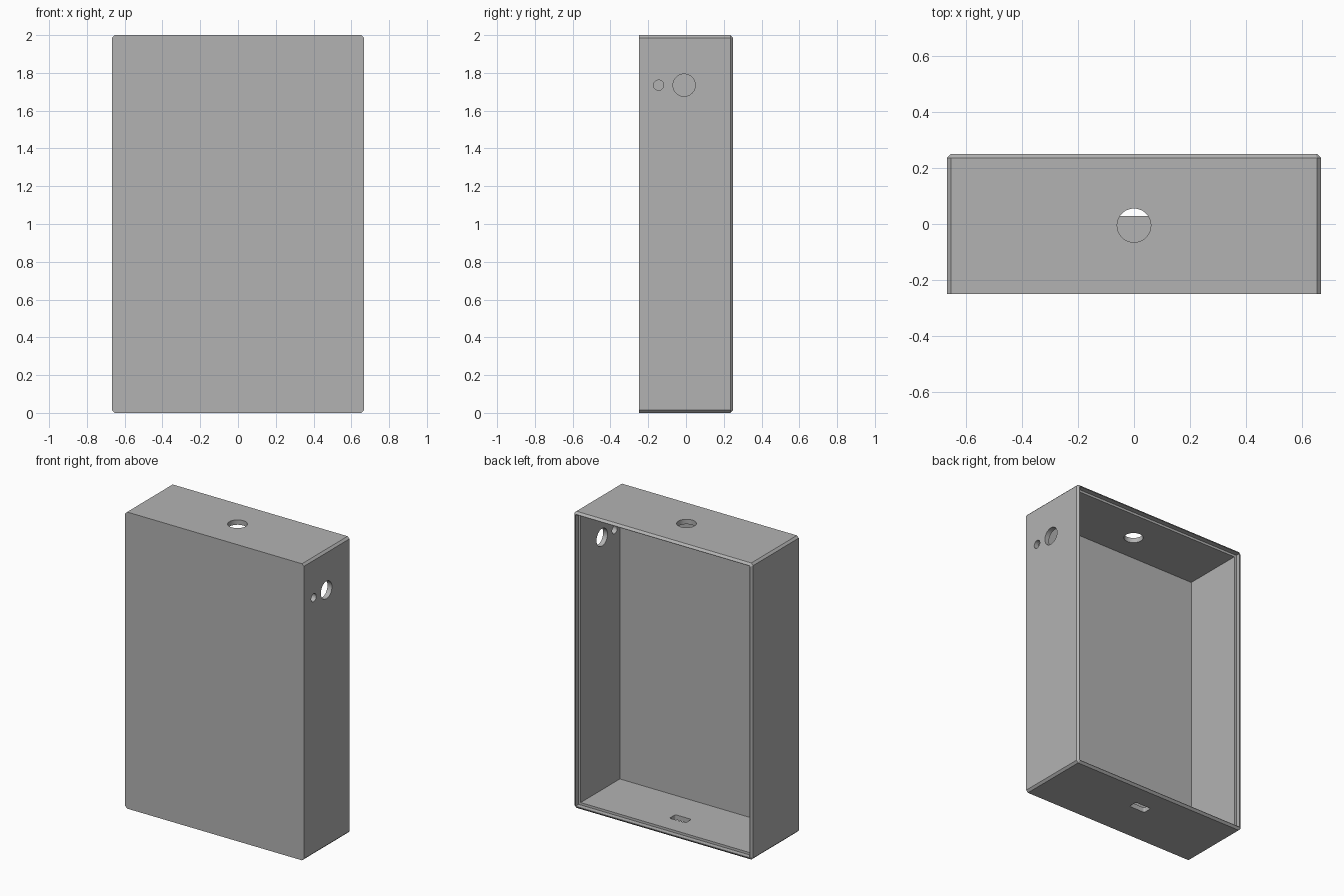
import bpy, bmesh, math
from mathutils import Matrix, Vector

if "Cube" in bpy.data.objects:
    bpy.data.objects.remove(bpy.data.objects["Cube"], do_unlink=True)

W, D, H = 1.333, 0.5, 2.0      # outer size
WALL, FRONT = 0.033, 0.05      # side wall and front panel thickness
LIP, LIP_DEPTH = 0.017, 0.033  # recess that receives the back cover
CHAMFER = 0.014

grey = bpy.data.materials.new("matte_grey")
grey.use_nodes = True
colour = (0.45, 0.45, 0.45, 1)
grey.diffuse_color = colour
grey.node_tree.nodes["Principled BSDF"].inputs["Base Color"].default_value = colour


def finish(name, bm):
    bmesh.ops.recalc_face_normals(bm, faces=bm.faces)
    mesh = bpy.data.meshes.new(name)
    bm.to_mesh(mesh)
    bm.free()
    mesh.materials.append(grey)
    ob = bpy.data.objects.new(name, mesh)
    bpy.context.collection.objects.link(ob)
    return ob


def box_mesh(low, high):
    low, high = Vector(low), Vector(high)
    bm = bmesh.new()
    bmesh.ops.create_cube(bm, size=1)
    bmesh.ops.scale(bm, vec=high - low, verts=bm.verts)
    bmesh.ops.translate(bm, vec=(low + high) / 2, verts=bm.verts)
    return bm


def bevel_along(bm, axis, width, segments=1):
    edges = [e for e in bm.edges
             if abs((e.verts[0].co - e.verts[1].co).normalized()[axis]) > 0.99]
    bmesh.ops.bevel(bm, geom=edges, offset=width, segments=segments,
                    profile=0.5, affect='EDGES')


def drill(name, centre, radius, axis):
    bm = bmesh.new()
    turn = Matrix.Rotation(math.pi / 2, 4, 'Y') if axis == 'X' else Matrix()
    bmesh.ops.create_cone(bm, cap_ends=True, segments=48, radius1=radius,
                          radius2=radius, depth=0.2,
                          matrix=Matrix.Translation(centre) @ turn)
    return finish(name, bm)


# Outer block: chamfered corners and chamfered back rim
bm = box_mesh((-W / 2, -D / 2, 0), (W / 2, D / 2, H))
bevel_along(bm, 1, CHAMFER)
rim = [e for e in bm.edges if all(v.co.y > D / 2 - 0.001 for v in e.verts)]
bmesh.ops.bevel(bm, geom=rim, offset=CHAMFER, segments=1, affect='EDGES')
case = finish("enclosure_shell", bm)

# Cavity and cover recess, both open at the back
cutters = []
for name, inset, start in (("cavity_cutter", WALL, -D / 2 + FRONT),
                           ("recess_cutter", LIP, D / 2 - LIP_DEPTH)):
    cutters.append(finish(name, box_mesh((-W / 2 + inset, start, inset),
                                         (W / 2 - inset, D / 2 + 0.1, H - inset))))

# Round holes in the top and one side, port slot in the floor
cutters.append(drill("top_hole_cutter", (0, -0.005, H), 0.06, 'Z'))
cutters.append(drill("side_hole_cutter", (W / 2, -0.01, 1.735), 0.059, 'X'))
cutters.append(drill("small_side_hole_cutter", (W / 2, -0.145, 1.735), 0.027, 'X'))
bm = box_mesh((-0.06, 0.028, -0.1), (0.06, 0.09, 0.1))
bevel_along(bm, 2, 0.01, 4)
cutters.append(finish("port_slot_cutter", bm))

for cutter in cutters:
    cutter.hide_render = True
    mod = case.modifiers.new(cutter.name, 'BOOLEAN')
    mod.operation, mod.solver, mod.object = 'DIFFERENCE', 'EXACT', cutter

# Bake the cuts and discard the cutters
graph = bpy.context.evaluated_depsgraph_get()
graph.update()
result = bpy.data.meshes.new_from_object(case.evaluated_get(graph))
case.modifiers.clear()
case.data = result
for cutter in cutters:
    bpy.data.objects.remove(cutter, do_unlink=True)

bpy.context.view_layer.objects.active = case
case.select_set(True)
bpy.ops.object.shade_smooth_by_angle(angle=math.radians(30))
